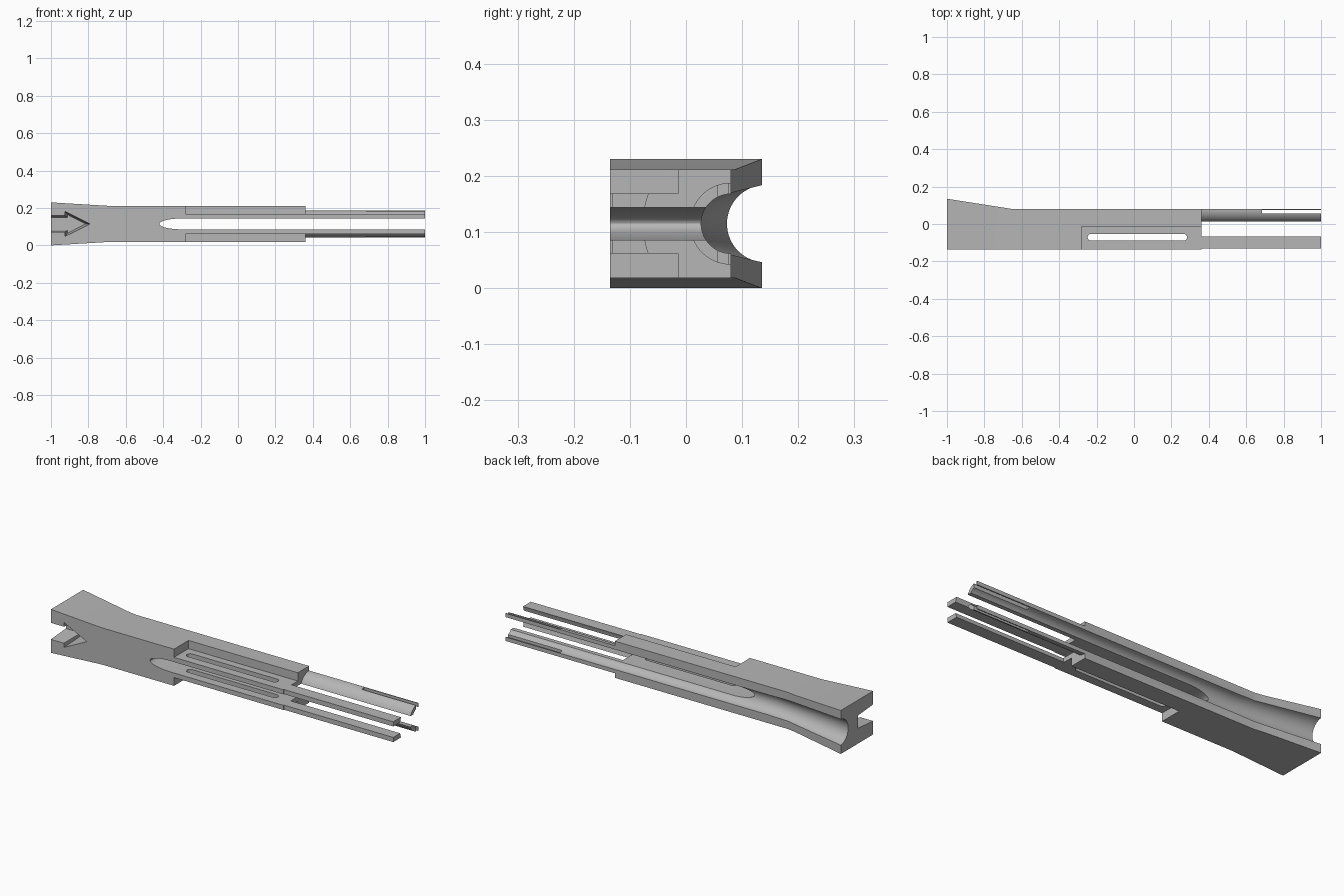
import bpy
import bmesh
from math import sin, cos, pi
from mathutils import Vector

old = bpy.data.objects.get("Cube")
if old:
    bpy.data.objects.remove(old, do_unlink=True)

MID = 0.115      # height of the long axis
BORE_Y = 0.08    # centre of the round channel
BORE_R = 0.053

grey = bpy.data.materials.new("plain grey")
grey.use_nodes = True
grey.diffuse_color = (0.47, 0.47, 0.47, 1)
grey.node_tree.nodes["Principled BSDF"].inputs["Base Color"].default_value = grey.diffuse_color


def loft(name, sections, smooth=False):
    """Closed solid through matching rings of points."""
    bm = bmesh.new()
    rings = [[bm.verts.new(p) for p in ring] for ring in sections]
    for a, b in zip(rings, rings[1:]):
        for i in range(len(a)):
            j = (i + 1) % len(a)
            bm.faces.new((a[i], a[j], b[j], b[i])).smooth = smooth
    bm.faces.new(rings[0])
    bm.faces.new(rings[-1])
    bmesh.ops.recalc_face_normals(bm, faces=bm.faces)
    mesh = bpy.data.meshes.new(name)
    bm.to_mesh(mesh)
    bm.free()
    mesh.materials.append(grey)
    obj = bpy.data.objects.new(name, mesh)
    bpy.context.collection.objects.link(obj)
    return obj


def rect(x, y0, y1, z0, z1):
    return [Vector((x, y, z)) for y, z in ((y0, z0), (y1, z0), (y1, z1), (y0, z1))]


def box(name, x0, x1, y0, y1, z0, z1):
    return loft(name, [rect(x, y0, y1, z0, z1) for x in (x0, x1)])


def ring(x, y, r, n=64):
    return [Vector((x, y + r * cos(2 * pi * i / n), MID + r * sin(2 * pi * i / n)))
            for i in range(n)]


def cut(obj, cutter):
    cutter.hide_render = True
    mod = obj.modifiers.new("cut", 'BOOLEAN')
    mod.operation = 'DIFFERENCE'
    mod.solver = 'EXACT'
    mod.object = cutter
    bpy.context.view_layer.objects.active = obj
    bpy.ops.object.modifier_apply(modifier=mod.name)
    bpy.data.objects.remove(cutter, do_unlink=True)


def groove():
    """Long central slit with a pointed oval end, open at the tips."""
    n = 24
    pts = [(-0.30 - 0.12 * sin(pi * i / n), MID + 0.029 * cos(pi * i / n)) for i in range(n + 1)]
    pts += [(1.1, MID - 0.029), (1.1, MID + 0.029)]
    return loft("groove_cutter", [[Vector((x, y, z)) for x, z in pts] for y in (-0.3, 0.3)], True)


def slot():
    """Round-ended slot running through both side rails."""
    n, r, yc = 12, 0.018, -0.071
    pts = [(0.265 + r * sin(pi * i / n), yc + r * cos(pi * i / n)) for i in range(n + 1)]
    pts += [(-0.23 - r * sin(pi * i / n), yc - r * cos(pi * i / n)) for i in range(n + 1)]
    return loft("slot_cutter", [[Vector((x, y, z)) for x, y in pts] for z in (-0.1, 0.4)], True)


def arrow():
    """Arrow-shaped pocket with slightly drafted walls."""
    sections = []
    for y, tip, base, head, shaft in ((-0.14, -0.79, -0.925, 0.067, 0.044),
                                      (-0.01, -0.815, -0.912, 0.05, 0.034)):
        half = [(-1.1, shaft), (base, shaft), (base, head)]
        pts = half + [(tip, 0)] + [(x, -z) for x, z in reversed(half)]
        sections.append([Vector((x, y, MID + z)) for x, z in pts])
    return loft("arrow_cutter", sections)


# Main body: flared rear end, straight front end
body = loft("main_body", [
    rect(-1, -0.135, 0.135, 0, 0.23),
    rect(-0.7, -0.135, 0.088, 0.018, 0.212),
    rect(-0.65, -0.135, 0.08, 0.018, 0.212),
    rect(0.36, -0.135, 0.08, 0.018, 0.212)])

# Round channel along the back, flaring toward the rear
cut(body, loft("channel_cutter", [
    ring(-1.1, 0.156, 0.0726), ring(-1.0, 0.142, 0.069), ring(-0.78, 0.11, 0.061),
    ring(-0.55, BORE_Y, BORE_R), ring(1.1, BORE_Y, BORE_R)], True))

# Stepped corners above and below the front rails
cut(body, box("upper_step_cutter", -0.28, 0.6, -0.3, -0.014, MID + 0.0535, 0.4))
cut(body, box("lower_step_cutter", -0.28, 0.6, -0.3, -0.014, -0.2, MID - 0.0535))
cut(body, groove())
cut(body, slot())
cut(body, arrow())

# Half-tube prongs at the tip end
arc = [pi / 2 + pi * i / 32 for i in range(33)]
outline = [(a, 0.073) for a in arc] + [(a, BORE_R) for a in reversed(arc)]
tube = loft("tube_prongs", [[Vector((x, BORE_Y + r * cos(a), MID + r * sin(a)))
                             for a, r in outline] for x in (0.36, 1)], True)
cut(tube, groove())
cut(tube, box("slit_cutter", 0.685, 1.1, 0.057, 0.075, -0.1, 0.4))

# Front prongs with a hollowed inner side
bars = box("front_prongs", 0.36, 1, -0.131, -0.05, MID - 0.0535, MID + 0.0535)
cut(bars, loft("hollow_cutter", [ring(x, BORE_Y, 0.156, 128) for x in (0.2, 1.1)], True))
cut(bars, groove())

for part in (body, tube, bars):
    part.data.set_sharp_from_angle(angle=0.5)
